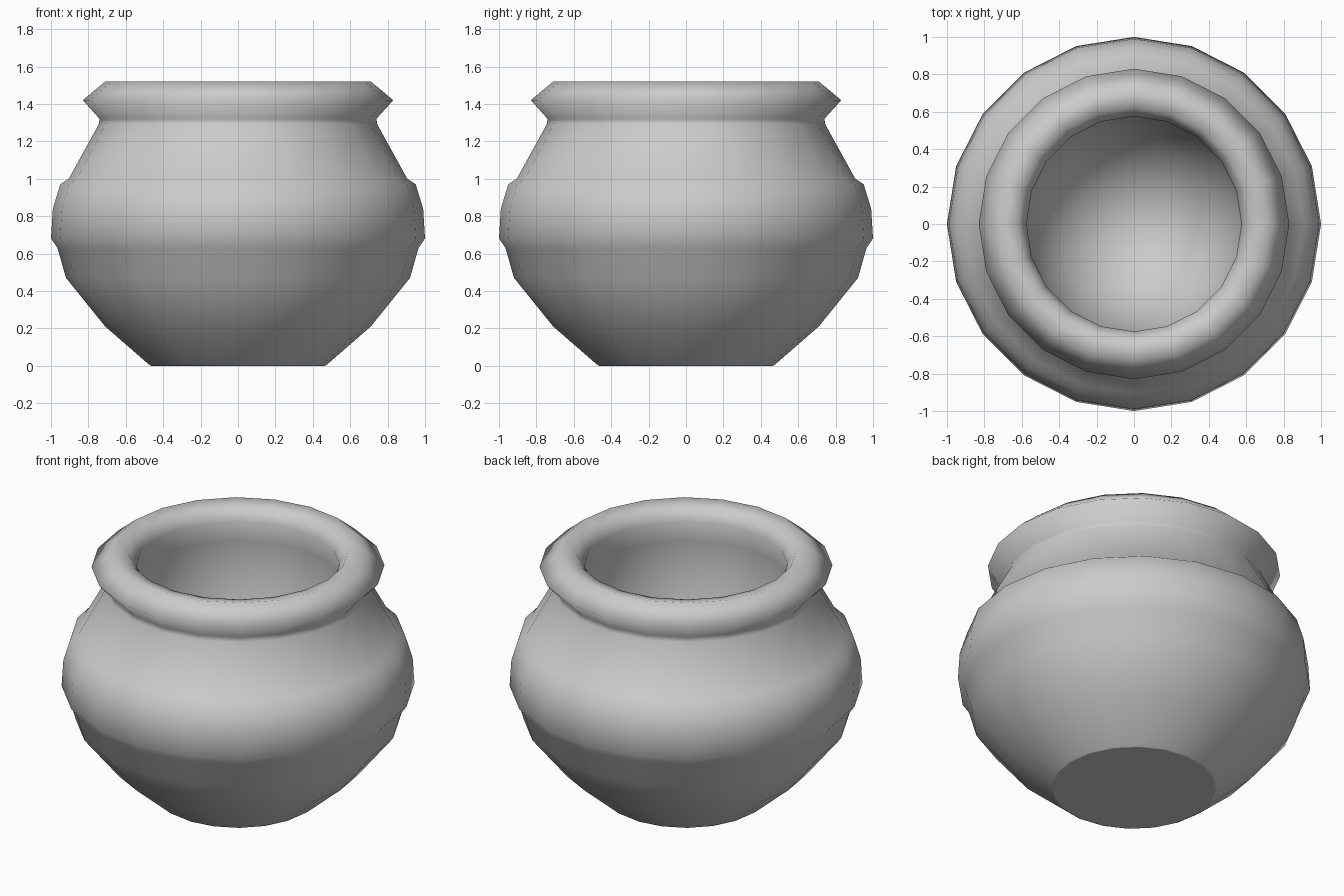
import bpy
import bmesh
import math

cube = bpy.data.objects.get("Cube")
if cube:
    bpy.data.objects.remove(cube, do_unlink=True)

SIDES = 20

# Plain grey clay
clay = bpy.data.materials.new("grey_clay")
clay.use_nodes = True
colour = (0.6, 0.6, 0.6, 1)
clay.diffuse_color = colour
clay.node_tree.nodes["Principled BSDF"].inputs["Base Color"].default_value = colour

# Wall profile (radius, height): foot, belly, raised band, neck, lip
outside = [(0.48, 0.01), (0.71, 0.21), (0.92, 0.47), (0.965, 0.63),
           (1.0, 0.68), (0.99, 0.84), (0.95, 0.97), (0.905, 1.0),
           (0.745, 1.29), (0.74, 1.32), (0.83, 1.42), (0.71, 1.52)]
# Mouth and hollow bowl
inside = [(0.62, 1.5), (0.575, 1.43), (0.6, 1.3), (0.6, 1.1),
          (0.56, 0.85), (0.44, 0.6), (0.25, 0.43)]


def ring(bm, radius, height):
    step = 2 * math.pi / SIDES
    return [bm.verts.new((radius * math.cos(i * step), radius * math.sin(i * step), height))
            for i in range(SIDES)]


bm = bmesh.new()
rings = [ring(bm, r, z) for r, z in [(0.465, 0)] + outside + inside]
for low, high in zip(rings, rings[1:]):
    for i in range(SIDES):
        j = (i + 1) % SIDES
        bm.faces.new((low[i], low[j], high[j], high[i])).smooth = True

# Rounded bottom of the hollow
centre = bm.verts.new((0, 0, 0.36))
for i in range(SIDES):
    bm.faces.new((rings[-1][i], rings[-1][(i + 1) % SIDES], centre)).smooth = True

# Flat underside with a crisp edge
base = bm.faces.new(list(reversed(rings[0])))
for edge in base.edges:
    edge.smooth = False

mesh = bpy.data.meshes.new("pot")
bm.to_mesh(mesh)
bm.free()
mesh.materials.append(clay)
pot = bpy.data.objects.new("pot", mesh)
bpy.context.collection.objects.link(pot)
